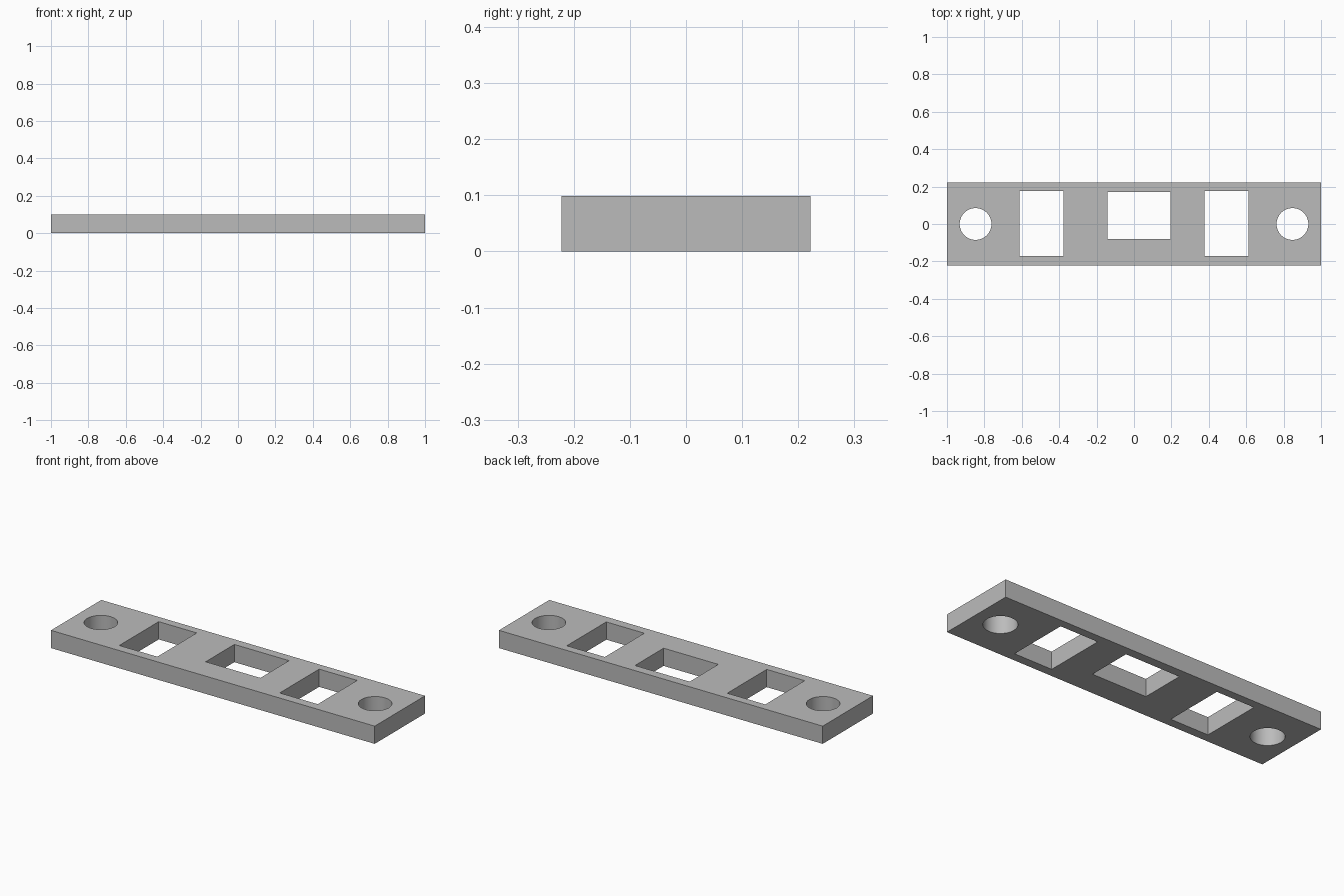
import bpy

default = bpy.data.objects.get("Cube")
if default:
    bpy.data.objects.remove(default, do_unlink=True)

THICK = 0.099

# Single grey material
grey = bpy.data.materials.new("plain grey")
grey.use_nodes = True
colour = (0.5, 0.5, 0.5, 1)
grey.diffuse_color = colour
grey.node_tree.nodes["Principled BSDF"].inputs["Base Color"].default_value = colour


def box(name, x0, x1, y0, y1, z0, z1):
    bpy.ops.mesh.primitive_cube_add(
        size=1, location=((x0 + x1) / 2, (y0 + y1) / 2, (z0 + z1) / 2))
    obj = bpy.context.object
    obj.name = name
    obj.scale = (x1 - x0, y1 - y0, z1 - z0)
    bpy.ops.object.transform_apply(location=True, rotation=False, scale=True)
    return obj


def window(name, x0, x1, y0, y1):
    return box(name, x0, x1, y0, y1, -THICK, 2 * THICK)


def round_hole(name, x):
    bpy.ops.mesh.primitive_cylinder_add(
        vertices=64, radius=0.085, depth=4 * THICK, location=(x, 0, THICK / 2))
    bpy.context.object.name = name
    return bpy.context.object


# Flat bar
plate = box("mounting_plate", -1, 1, -0.222, 0.222, 0, THICK)
plate.data.materials.append(grey)

# Rectangular openings and end screw holes
cutters = [window("centre_opening", -0.143, 0.195, -0.081, 0.172)]
for side, label in ((-1, "right"), (1, "left")):
    inner, outer = sorted((side * 0.378, side * 0.613))
    cutters.append(window(label + "_opening", inner, outer, -0.172, 0.176))
    cutters.append(round_hole(label + "_screw_hole", side * 0.847))

bpy.ops.object.select_all(action="DESELECT")
plate.select_set(True)
bpy.context.view_layer.objects.active = plate
for cutter in cutters:
    mod = plate.modifiers.new(cutter.name, "BOOLEAN")
    mod.operation = "DIFFERENCE"
    mod.solver = "EXACT"
    mod.object = cutter
    bpy.ops.object.modifier_apply(modifier=mod.name)
    bpy.data.objects.remove(cutter, do_unlink=True)

# Smooth round walls, crisp edges
bpy.ops.object.shade_smooth_by_angle()
